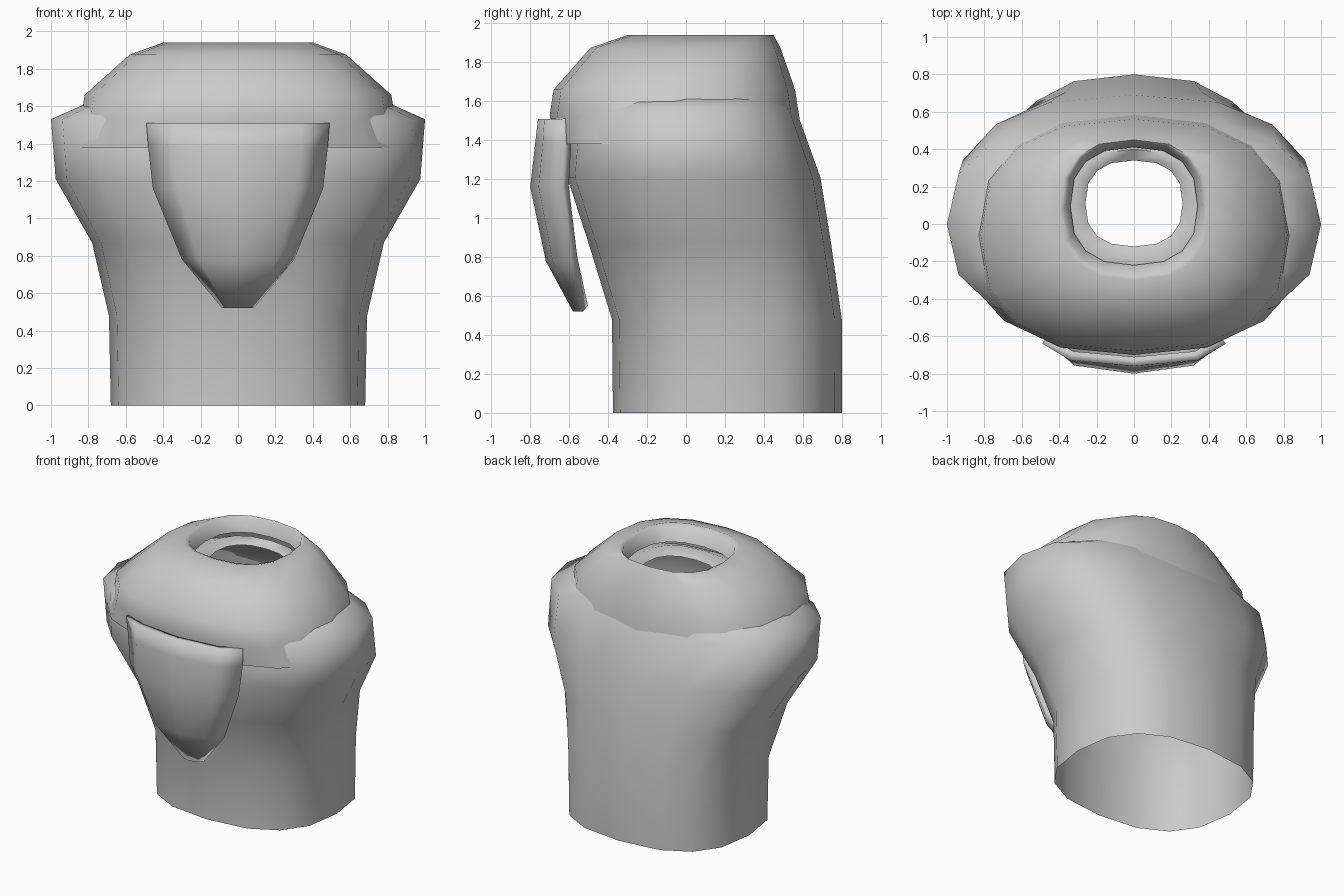
import bpy, bmesh, math

cube = bpy.data.objects.get("Cube")
if cube:
    bpy.data.objects.remove(cube, do_unlink=True)

SIDES = 16
ROUNDNESS = 0.8  # below 1 gives a slightly squared oval

# One plain grey for every part
grey = bpy.data.materials.new("light_grey")
grey.use_nodes = True
colour = (0.6, 0.6, 0.6, 1)
grey.diffuse_color = colour
grey.node_tree.nodes["Principled BSDF"].inputs["Base Color"].default_value = colour


def power(value):
    return math.copysign(abs(value) ** ROUNDNESS, value)


def oval(z, half_width, front, back):
    """Points of one horizontal cross-section."""
    middle, depth = (front + back) / 2, (back - front) / 2
    angles = [math.tau * i / SIDES for i in range(SIDES)]
    return [(half_width * power(math.cos(a)), middle + depth * power(math.sin(a)), z)
            for a in angles]


def skin(name, rows, closed, smooth_angle):
    """Join rows of points, listed bottom to top, into one surface."""
    bm = bmesh.new()
    grid = [[bm.verts.new(p) for p in row] for row in rows]
    count = len(grid[0])
    for low, high in zip(grid, grid[1:]):
        for i in range(count if closed else count - 1):
            j = (i + 1) % count
            bm.faces.new((low[i], low[j], high[j], high[i]))
    mesh = bpy.data.meshes.new(name)
    bm.to_mesh(mesh)
    bm.free()
    mesh.materials.append(grey)
    obj = bpy.data.objects.new(name, mesh)
    bpy.context.collection.objects.link(obj)
    bpy.ops.object.select_all(action="DESELECT")
    obj.select_set(True)
    bpy.context.view_layer.objects.active = obj
    bpy.ops.object.shade_smooth_by_angle(angle=math.radians(smooth_angle))
    return obj


# Torso: open tube, wide shoulders, closing in to the neck hole
torso = [
    (0.00, 0.68, -0.375, 0.80),
    (0.48, 0.69, -0.38, 0.80),
    (0.87, 0.78, -0.50, 0.745),
    (1.21, 0.975, -0.61, 0.69),
    (1.53, 1.00, -0.58, 0.575),
    (1.61, 0.82, -0.52, 0.53),
    (1.74, 0.55, -0.36, 0.46),
    (1.81, 0.33, -0.21, 0.40),
    (1.77, 0.26, -0.12, 0.34),
]
skin("torso", [oval(*ring) for ring in torso], True, 75)

# Hood: draped over the shoulders, rolled in at the top opening
hood = [
    (1.38, 0.92, -0.67, 0.60),
    (1.53, 0.84, -0.70, 0.58),
    (1.66, 0.82, -0.68, 0.56),
    (1.875, 0.58, -0.49, 0.485),
    (1.94, 0.40, -0.30, 0.45),
    (1.93, 0.37, -0.27, 0.44),
    (1.83, 0.34, -0.22, 0.41),
]
skin("hood", [oval(*ring) for ring in hood], True, 75)

# Bib: tapering curved flap on the chest (height, half width, front, edge)
bib = [
    (0.52, 0.085, -0.58, -0.53),
    (0.78, 0.30, -0.72, -0.59),
    (1.16, 0.455, -0.80, -0.64),
    (1.38, 0.48, -0.775, -0.63),
    (1.51, 0.49, -0.76, -0.64),
]
# Share of the half width, and of the bend back towards the edge
columns = [(-1, 1), (-0.7, 0.27), (0, 0), (0.7, 0.27), (1, 1)]
rows = [[(half * across, front + (edge - front) * bend, z) for across, bend in columns]
        for z, half, front, edge in bib]
flap = skin("bib", rows, False, 55)
shell = flap.modifiers.new("thickness", "SOLIDIFY")
shell.thickness = 0.05
shell.offset = -1
